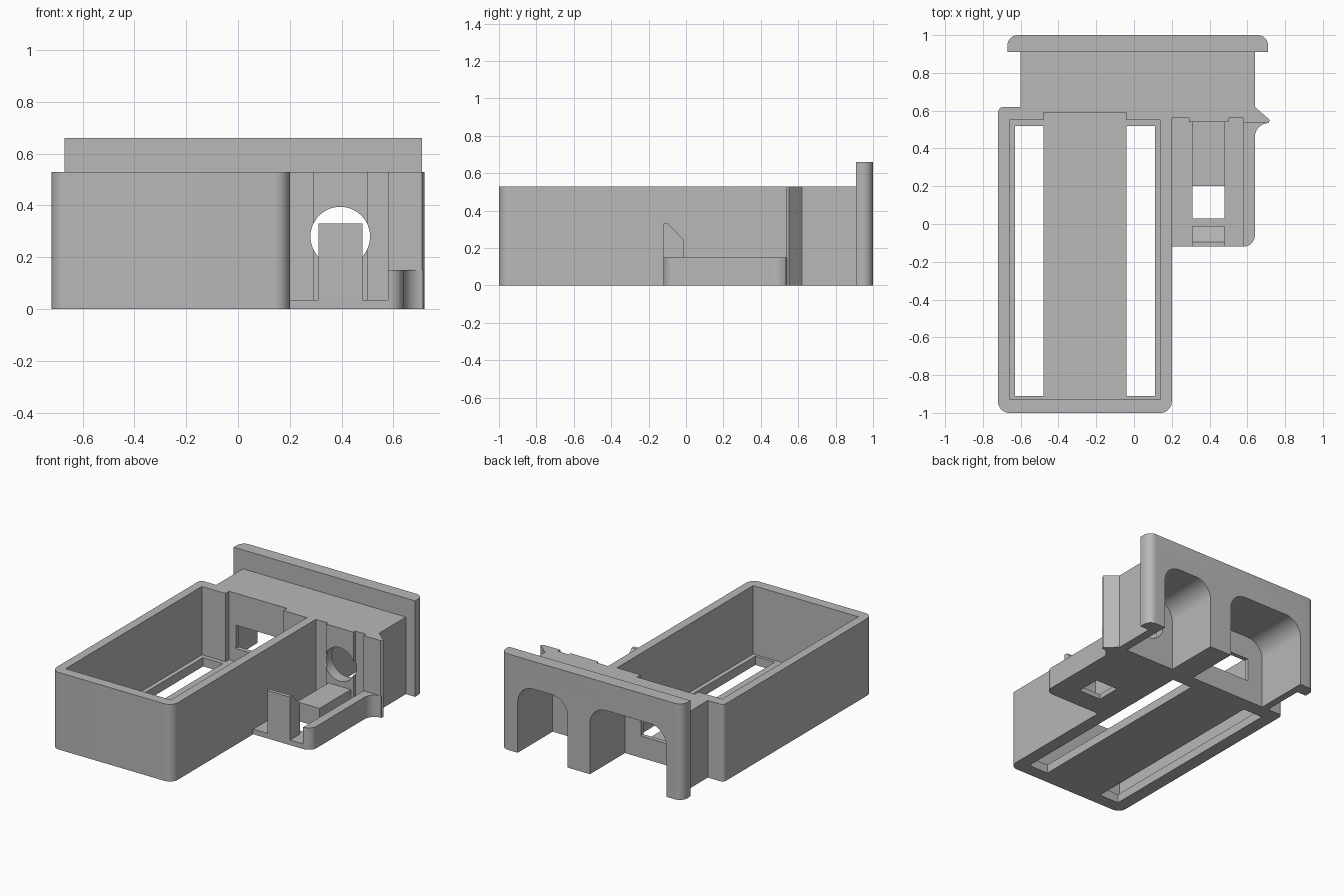
import bpy, bmesh, math
from mathutils import Vector

if "Cube" in bpy.data.objects:
    bpy.data.objects.remove(bpy.data.objects["Cube"], do_unlink=True)

grey = bpy.data.materials.new("light grey plastic")
grey.use_nodes = True
colour = (0.48, 0.48, 0.48, 1)
grey.diffuse_color = colour
grey.node_tree.nodes["Principled BSDF"].inputs["Base Color"].default_value = colour


def rounded(points, steps=10):
    """Outline from (a, b) or (a, b, radius); radii are for square corners."""
    out = []
    for i, p in enumerate(points):
        here = Vector(p[:2])
        if len(p) == 2:
            out.append(here)
            continue
        r = p[2]
        u = (Vector(points[i - 1][:2]) - here).normalized()
        v = (Vector(points[(i + 1) % len(points)][:2]) - here).normalized()
        centre = here + r * (u + v)
        for k in range(steps + 1):
            t = math.pi / 2 * k / steps
            out.append(centre - r * (v * math.cos(t) + u * math.sin(t)))
    return out


def prism(name, outline, low, high, axis="z"):
    """Extrude a 2D outline along an axis."""
    place = {"z": lambda a, b, c: (a, b, c),
             "y": lambda a, b, c: (a, c, b),
             "x": lambda a, b, c: (c, a, b)}[axis]
    bm = bmesh.new()
    ends = [[bm.verts.new(place(p[0], p[1], c)) for p in outline] for c in (low, high)]
    for ring in ends:
        bm.faces.new(ring)
    n = len(outline)
    for i in range(n):
        j = (i + 1) % n
        bm.faces.new((ends[0][i], ends[0][j], ends[1][j], ends[1][i]))
    bmesh.ops.recalc_face_normals(bm, faces=bm.faces)
    mesh = bpy.data.meshes.new(name)
    bm.to_mesh(mesh)
    bm.free()
    mesh.materials.append(grey)
    obj = bpy.data.objects.new(name, mesh)
    bpy.context.scene.collection.objects.link(obj)
    return obj


def box(name, x0, x1, y0, y1, z0, z1):
    return prism(name, [(x0, y0), (x1, y0), (x1, y1), (x0, y1)], z0, z1)


def cut(obj, cutters):
    """Subtract the cutters and keep the plain mesh."""
    for c in cutters:
        c.hide_render = True
        mod = obj.modifiers.new("cut", "BOOLEAN")
        mod.operation, mod.solver, mod.object = "DIFFERENCE", "EXACT", c
    bpy.context.view_layer.update()
    graph = bpy.context.evaluated_depsgraph_get()
    mesh = bpy.data.meshes.new_from_object(obj.evaluated_get(graph))
    obj.modifiers.clear()
    obj.data = mesh


# Cutters: two arched tunnels open at the back and underneath
tunnels = [prism("tunnel_cutter",
                 rounded([(x0, -0.1), (x1, -0.1), (x1, 0.47, 0.12), (x0, 0.47, 0.12)]),
                 0.62, 1.1, "y")
           for x0, x1 in ((-0.55, 0.03), (0.2, 0.58))]

# Cutters: tray cavity, back notch, floor slots, window and round hole
cavity = box("cavity_cutter", -0.66, 0.14, -0.93, 0.55, 0.06, 0.7)
notch = box("notch_cutter", -0.48, -0.04, 0.4, 0.59, 0.06, 0.7)
slots = [box("slot_cutter", x, x + 0.15, -0.91, 0.52, -0.1, 0.2) for x in (-0.63, -0.04)]
window = box("window_cutter", -0.43, -0.09, 0.5, 0.7, 0.15, 0.31)
circle = [(0.395 + 0.115 * math.cos(math.tau * k / 48),
           0.28 + 0.115 * math.sin(math.tau * k / 48)) for k in range(48)]
hole = prism("round_hole_cutter", circle, 0.4, 0.7, "y")

# Main body: long tray and connector block with a side spur
body = prism("tray_and_connector_block", rounded([
    (-0.72, -1, 0.06), (0.2, -1, 0.06), (0.2, 0.56), (0.29, 0.56), (0.29, 0.54),
    (0.5, 0.54), (0.5, 0.56), (0.58, 0.56), (0.58, 0.535), (0.71, 0.535),
    (0.72, 0.55), (0.64, 0.62), (0.64, 0.91), (-0.6, 0.91), (-0.6, 0.62),
    (-0.72, 0.62, 0.03)]), 0, 0.53)
cut(body, [cavity, notch, *slots, window, hole, *tunnels])

# Back flange
flange = prism("back_flange", rounded([
    (-0.67, 0.91), (0.71, 0.91), (0.71, 1, 0.055), (-0.67, 1, 0.055)]), 0, 0.66)
cut(flange, tunnels)

# Side shelf with a low outer rail
shelf = prism("side_shelf", rounded([
    (0.2, -0.12), (0.64, -0.12, 0.06), (0.64, 0.535, 0.075),
    (0.715, 0.535), (0.7, 0.56), (0.2, 0.56)]), 0, 0.15)
channel = box("channel_cutter", 0.1, 0.58, -0.2, 0.6, 0.035, 0.3)
square_hole = box("square_hole_cutter", 0.31, 0.48, 0.03, 0.2, -0.1, 0.3)
cut(shelf, [channel, square_hole])

# Bevelled stop post and support block on the shelf
post = prism("stop_post", [(-0.12, 0.01), (-0.01, 0.01), (-0.01, 0.24),
                           (-0.095, 0.33), (-0.12, 0.33)], 0.31, 0.48, "x")
support = box("support_block", 0.31, 0.48, 0.2, 0.545, 0.01, 0.13)

# Remove cutters and shade
for c in [*tunnels, cavity, notch, *slots, window, hole, channel, square_hole]:
    bpy.data.objects.remove(c, do_unlink=True)
bpy.ops.object.select_all(action="DESELECT")
for o in (body, flange, shelf, post, support):
    o.select_set(True)
bpy.context.view_layer.objects.active = body
bpy.ops.object.shade_smooth_by_angle(angle=math.radians(30))
